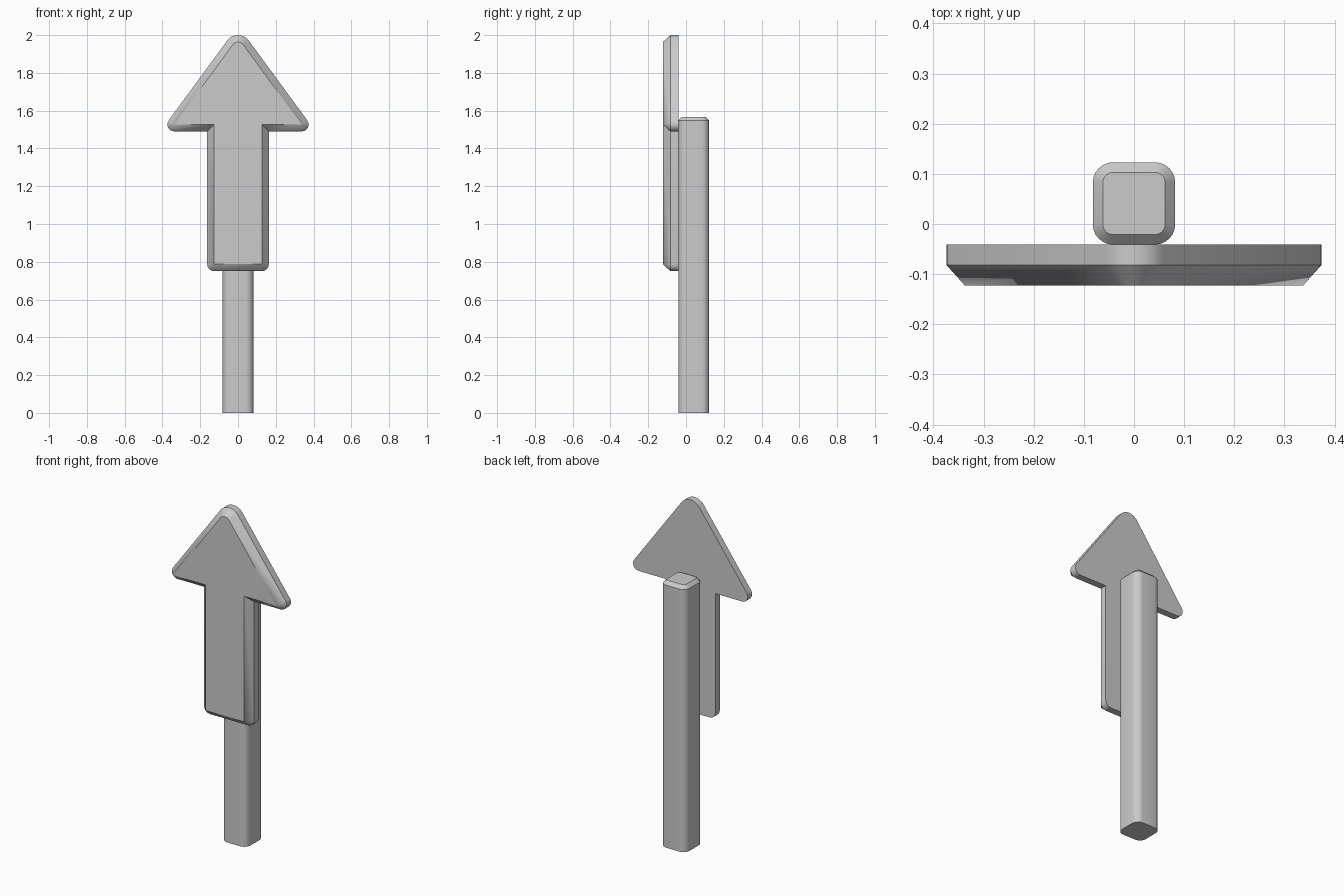
import bpy, bmesh
from math import radians, sin, cos, sqrt
from mathutils import Vector

old = bpy.data.objects.get("Cube")
if old:
    bpy.data.objects.remove(old, do_unlink=True)

grey = bpy.data.materials.new("plain grey")
grey.use_nodes = True
colour = (0.6, 0.6, 0.6, 1)
grey.diffuse_color = colour
grey.node_tree.nodes["Principled BSDF"].inputs["Base Color"].default_value = colour


def outline(corners, inset):
    """Rounded outline; each corner is (x, y, radius, start angle, end angle, steps)."""
    points = []
    for x, y, radius, start, end, steps in corners:
        reach = radius - inset
        if steps == 0:  # sharp inner corner
            reach *= sqrt(2)
        for i in range(steps + 1):
            a = radians(start + (end - start) * i / max(steps, 1))
            points.append((x + reach * cos(a), y + reach * sin(a)))
    return points


def mirrored(corners):
    """Add the reflected corners that close a symmetric outline."""
    flipped = [(-x, y, r, 180 - e, 180 - s, n) for x, y, r, s, e, n in reversed(corners)]
    return corners + flipped


def loft(name, corners, layers, place):
    """Stack outlines given as (height, inset) and cap both ends."""
    bm = bmesh.new()
    rings = [[bm.verts.new(place(x, y, h)) for x, y in outline(corners, inset)]
             for h, inset in layers]
    count = len(rings[0])
    for low, high in zip(rings, rings[1:]):
        for i in range(count):
            j = (i + 1) % count
            bm.faces.new((low[i], low[j], high[j], high[i]))
    bm.faces.new(rings[0])
    bm.faces.new(rings[-1])
    bmesh.ops.remove_doubles(bm, verts=bm.verts, dist=0.0005)
    bmesh.ops.recalc_face_normals(bm, faces=bm.faces)
    mesh = bpy.data.meshes.new(name)
    bm.to_mesh(mesh)
    bm.free()
    mesh.materials.append(grey)
    obj = bpy.data.objects.new(name, mesh)
    bpy.context.collection.objects.link(obj)
    bpy.ops.object.select_all(action="DESELECT")
    obj.select_set(True)
    bpy.context.view_layer.objects.active = obj
    bpy.ops.object.shade_smooth_by_angle(angle=radians(30))


# Upright post with rounded corners and a chamfered top
post = mirrored([(0.042, -0.001, 0.04, -90, 0, 6), (0.042, 0.083, 0.04, 0, 90, 6)])
loft("post", post, [(0, 0), (1.547, 0), (1.567, 0.02)],
     lambda x, y, h: Vector((x, y, h)))

# Arrow board: shaft foot, inner corner, head tip and half of the apex
bevel = 0.037
arrow = mirrored([
    (0.126, 0.787, bevel, -90, 0, 4),
    (0.163, 1.49, 0, -45, -45, 0),
    (0.337, 1.527, bevel, -90, 36, 6),
    (0, 1.929, 0.071, 36, 90, 5),
])
loft("arrow_board", arrow, [(0.041, 0), (0.082, 0), (0.123, bevel)],
     lambda x, z, h: Vector((x, -h, z)))
